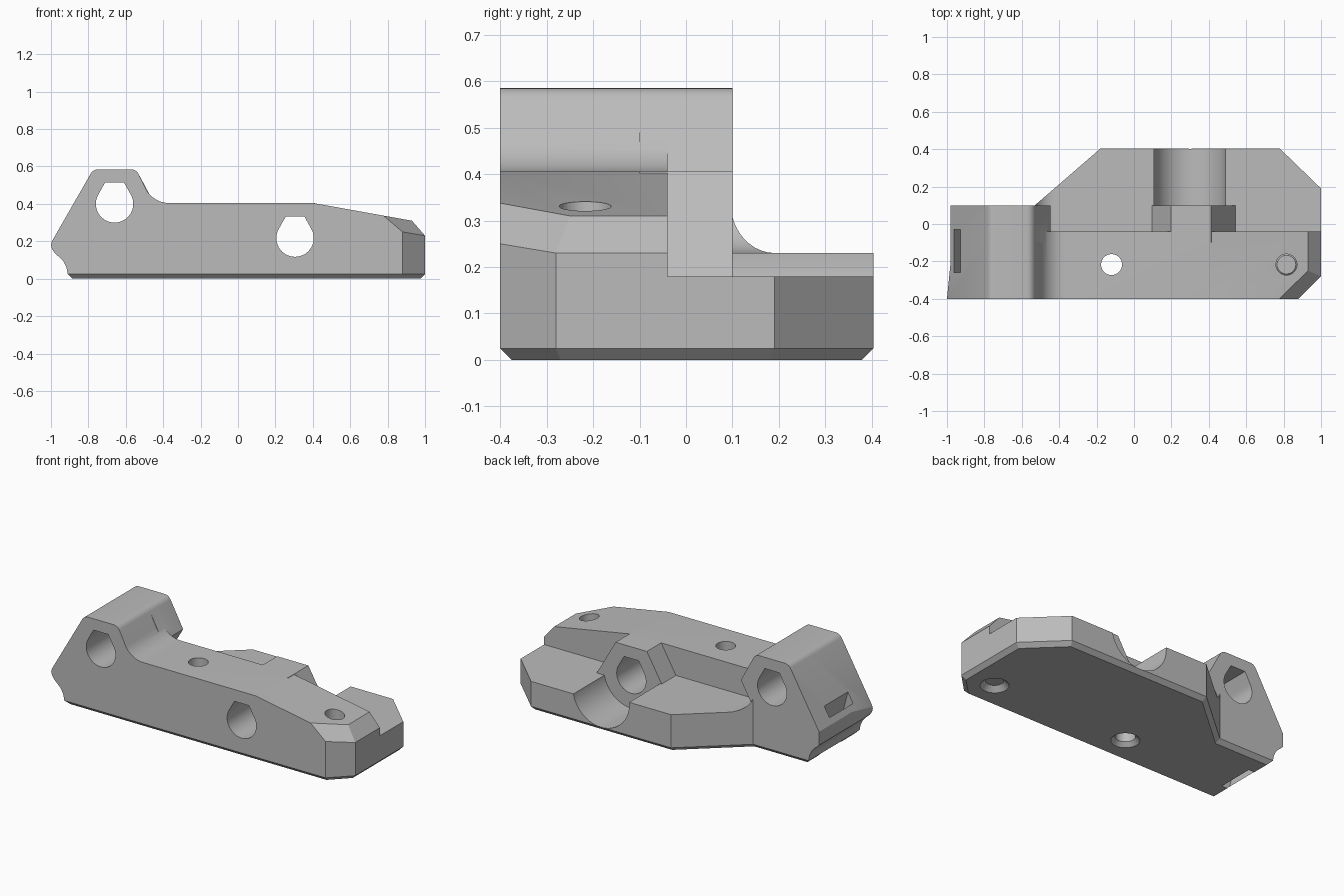
import bpy, bmesh, math
from mathutils import Vector, Matrix

cube = bpy.data.objects.get("Cube")
if cube:
    bpy.data.objects.remove(cube, do_unlink=True)

grey = bpy.data.materials.new("plain grey")
grey.use_nodes = True
colour = (0.5, 0.5, 0.5, 1)
grey.diffuse_color = colour
grey.node_tree.nodes["Principled BSDF"].inputs["Base Color"].default_value = colour


def finish(name, bm):
    bmesh.ops.recalc_face_normals(bm, faces=bm.faces)
    mesh = bpy.data.meshes.new(name)
    bm.to_mesh(mesh)
    bm.free()
    mesh.materials.append(grey)
    ob = bpy.data.objects.new(name, mesh)
    bpy.context.collection.objects.link(ob)
    return ob


def prism(name, pts, y0, y1):
    """Extrude an x-z profile along y."""
    bm = bmesh.new()
    face = bm.faces.new([bm.verts.new((x, y0, z)) for x, z in pts])
    ext = bmesh.ops.extrude_face_region(bm, geom=[face])["geom"]
    bmesh.ops.translate(bm, vec=(0, y1 - y0, 0),
                        verts=[g for g in ext if isinstance(g, bmesh.types.BMVert)])
    return finish(name, bm)


def box(name, size, matrix):
    bm = bmesh.new()
    bmesh.ops.create_cube(bm, size=1, matrix=matrix @ Matrix.Diagonal((*size, 1)))
    return finish(name, bm)


def cone(name, x, y, z0, z1, r0, r1):
    bm = bmesh.new()
    bmesh.ops.create_cone(bm, cap_ends=True, segments=40, radius1=r0, radius2=r1,
                          depth=z1 - z0, matrix=Matrix.Translation((x, y, (z0 + z1) / 2)))
    return finish(name, bm)


def combine(body, tool, operation):
    """Apply a boolean and discard the tool."""
    mod = body.modifiers.new("cut", 'BOOLEAN')
    mod.operation, mod.solver, mod.object = operation, 'EXACT', tool
    graph = bpy.context.evaluated_depsgraph_get()
    mesh = bpy.data.meshes.new_from_object(body.evaluated_get(graph))
    body.modifiers.clear()
    body.data = mesh
    bpy.data.objects.remove(tool, do_unlink=True)


def arc(cx, cz, r, a0, a1, n):
    steps = [math.radians(a0 + (a1 - a0) * i / n) for i in range(n + 1)]
    return [(cx + r * math.cos(a), cz + r * math.sin(a)) for a in steps]


def teardrop(cx, cz):
    """Round bore with a flat, printable roof."""
    return arc(cx, cz, 0.1, 150, 390, 28) + [(cx + 0.05, cz + 0.115), (cx - 0.05, cz + 0.115)]


LOW = -0.05
BORE_A, BORE_B = (-0.66, 0.4), (0.305, 0.217)

# Left end: concave foot, slanted flank and rounded crest
left_end = [(-0.835, LOW), (-0.91, 0.025), (-0.917, 0.06), (-0.933, 0.092),
            (-0.955, 0.115), (-0.98, 0.137), (-0.995, 0.16), (-1.0, 0.18), (-0.995, 0.2)]
crest = arc(-0.748, 0.54, 0.045, 150, 90, 5) + arc(-0.572, 0.54, 0.045, 90, 30, 5)

# Front beam, with a fillet from the crest to the flat top
body = prism("bracket_body", left_end + crest
             + arc(-0.37, 0.543, 0.138, 210, 270, 8)
             + [(0.4, 0.405), (0.93, 0.31), (1.05, 0.173), (1.05, LOW)], -0.45, -0.04)

# Slanted top at the front corner
n = Vector((0.0102, -0.0082, 0.012)).normalized()
place = Matrix.Translation(Vector((0.88, -0.4, 0.25)) + n * 0.5) @ n.to_track_quat('Z', 'Y').to_matrix().to_4x4()
combine(body, box("corner_cutter", (1, 1, 1), place), 'DIFFERENCE')

# Rear plate with its fillet and round trough
plate = prism("rear_plate", [(-0.62, LOW), (-0.62, 0.34)]
              + arc(-0.425, 0.34, 0.11, 180, 270, 10)
              + [(0.3, 0.23), (0.3, 0.18), (1.05, 0.18), (1.05, LOW)], -0.1, 0.45)
combine(plate, prism("trough_cutter", arc(0.3, 0.217, 0.193, 180, 360, 32)
                     + [(0.493, 0.5), (0.107, 0.5)], 0.05, 0.5), 'DIFFERENCE')

# Hexagonal boss round the low bore
boss = prism("bore_boss", [(0.06, LOW), (0.06, 0.166), (0.198, 0.405),
                           (0.412, 0.405), (0.55, 0.166), (0.55, LOW)], -0.1, 0.1)

# Rear half of the tall arm, hexagonal on its inner side
arm = prism("tall_arm", left_end + crest
            + [(-0.446, 0.4), (-0.553, 0.215), (-0.553, LOW)], -0.1, 0.1)

for part in (plate, boss, arm):
    combine(body, part, 'UNION')

# Plan outline with a chamfered underside trims the whole body
outline = [(-1.0, -0.4), (0.88, -0.4), (1, -0.28), (1, 0.19), (0.78, 0.403),
           (-0.18, 0.403), (-0.53, 0.1), (-0.982, 0.1), (-0.982, -0.22)]
bm = bmesh.new()
base = bm.faces.new([bm.verts.new((x, y, 0)) for x, y in outline])
ext = bmesh.ops.extrude_face_region(bm, geom=[base])["geom"]
bmesh.ops.translate(bm, vec=(0, 0, 0.8), verts=[g for g in ext if isinstance(g, bmesh.types.BMVert)])
bmesh.ops.recalc_face_normals(bm, faces=bm.faces)
under = [e for e in bm.edges if all(v.co.z < 0.01 for v in e.verts)]
bmesh.ops.bevel(bm, geom=under, offset=0.025, segments=1, affect='EDGES')
combine(body, finish("outline_trim", bm), 'INTERSECT')

# Long bores
for centre in (BORE_A, BORE_B):
    combine(body, prism("bore_cutter", teardrop(*centre), -0.6, 0.6), 'DIFFERENCE')

# Countersunk screw holes
for x in (-0.12, 0.815):
    combine(body, cone("screw_cutter", x, -0.217, -0.1, 0.8, 0.056, 0.056), 'DIFFERENCE')
    combine(body, cone("sink_cutter", x, -0.217, -0.01, 0.03, 0.09, 0.05), 'DIFFERENCE')

# Strap slot through the left end
tilt = Matrix.Translation((-0.91, -0.145, 0.15)) @ Matrix.Rotation(-0.25, 4, 'Y')
combine(body, box("slot_cutter", (0.05, 0.23, 0.5), tilt), 'DIFFERENCE')

bpy.ops.object.select_all(action='DESELECT')
body.select_set(True)
bpy.context.view_layer.objects.active = body
bpy.ops.object.shade_smooth_by_angle(angle=math.radians(25))
